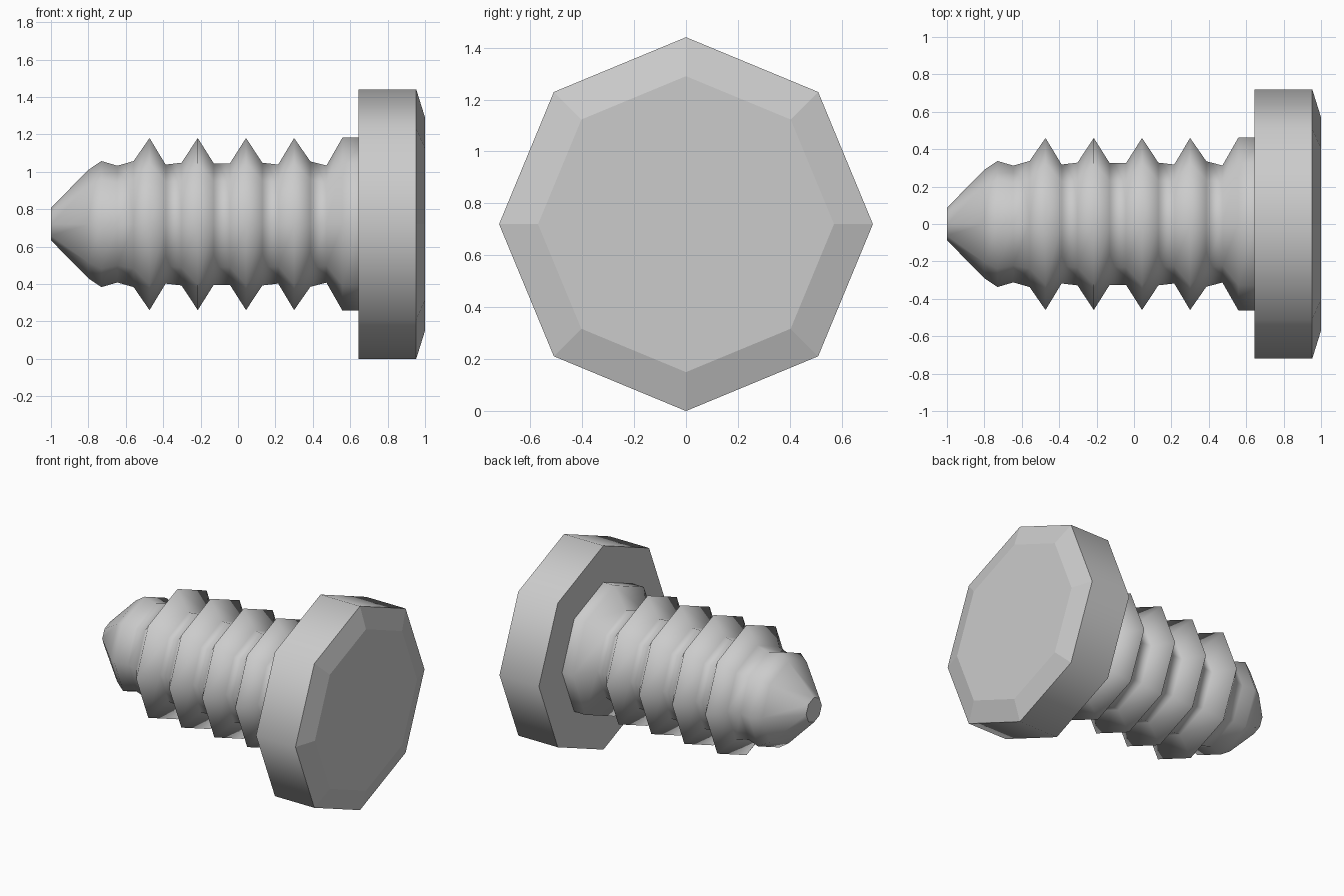
import bpy, bmesh
from math import sin, cos, pi, radians

if "Cube" in bpy.data.objects:
    bpy.data.objects.remove(bpy.data.objects["Cube"])

SIDES = 8
AXIS_Z = 0.72


def lathe(name, profile, cap_start=False, cap_end=False):
    """Revolve an (x, radius) profile around the lengthwise axis with eight sides."""
    bm = bmesh.new()
    rings = []
    for x, r in profile:
        rings.append([bm.verts.new((x, r * sin(2 * pi * i / SIDES),
                                    AXIS_Z + r * cos(2 * pi * i / SIDES)))
                      for i in range(SIDES)])
    for a, b in zip(rings, rings[1:]):
        for i in range(SIDES):
            j = (i + 1) % SIDES
            f = bm.faces.new((a[i], b[i], b[j], a[j]))
            f.smooth = True
    caps = []
    if cap_start:
        caps.append(bm.faces.new(rings[0]))
    if cap_end:
        caps.append(bm.faces.new(rings[-1][::-1]))
    for f in bm.faces:
        # outward: away from the axis, or along it for flat rings and caps
        f.normal_update()
        c = f.calc_center_median()
        side = f.normal.y * c.y + f.normal.z * (c.z - AXIS_Z)
        if abs(f.normal.x) > 0.99:
            side = f.normal.x * (1 if c.x > 0.9 else -1)
        if side < 0:
            f.normal_flip()
    for f in caps:
        for e in f.edges:
            e.smooth = False
    mesh = bpy.data.meshes.new(name)
    bm.to_mesh(mesh)
    bm.free()
    obj = bpy.data.objects.new(name, mesh)
    bpy.context.collection.objects.link(obj)
    return obj


# Threaded shank: pointed tip, four ridges and a collar under the head
shank = [(-1.0, 0.087), (-0.80, 0.29), (-0.73, 0.337), (-0.645, 0.312),
         (-0.558, 0.337), (-0.473, 0.46), (-0.387, 0.318), (-0.302, 0.328),
         (-0.215, 0.46), (-0.13, 0.325), (-0.043, 0.325), (0.043, 0.46),
         (0.13, 0.328), (0.215, 0.318), (0.30, 0.46), (0.387, 0.335),
         (0.473, 0.313), (0.558, 0.462), (0.645, 0.462)]
lathe("threaded_shank", shank, cap_start=True)

# Octagonal head with a chamfered outer face
head = lathe("bolt_head", [(0.645, 0.462), (0.645, 0.72), (0.953, 0.72), (1.0, 0.57)],
             cap_end=True)
for o in bpy.context.selected_objects:
    o.select_set(False)
head.select_set(True)
bpy.context.view_layer.objects.active = head
bpy.ops.object.shade_smooth_by_angle(angle=radians(50))
for p in head.data.polygons:  # chamfer and cap stay flat
    if p.center.x > 0.96:
        p.use_smooth = False
